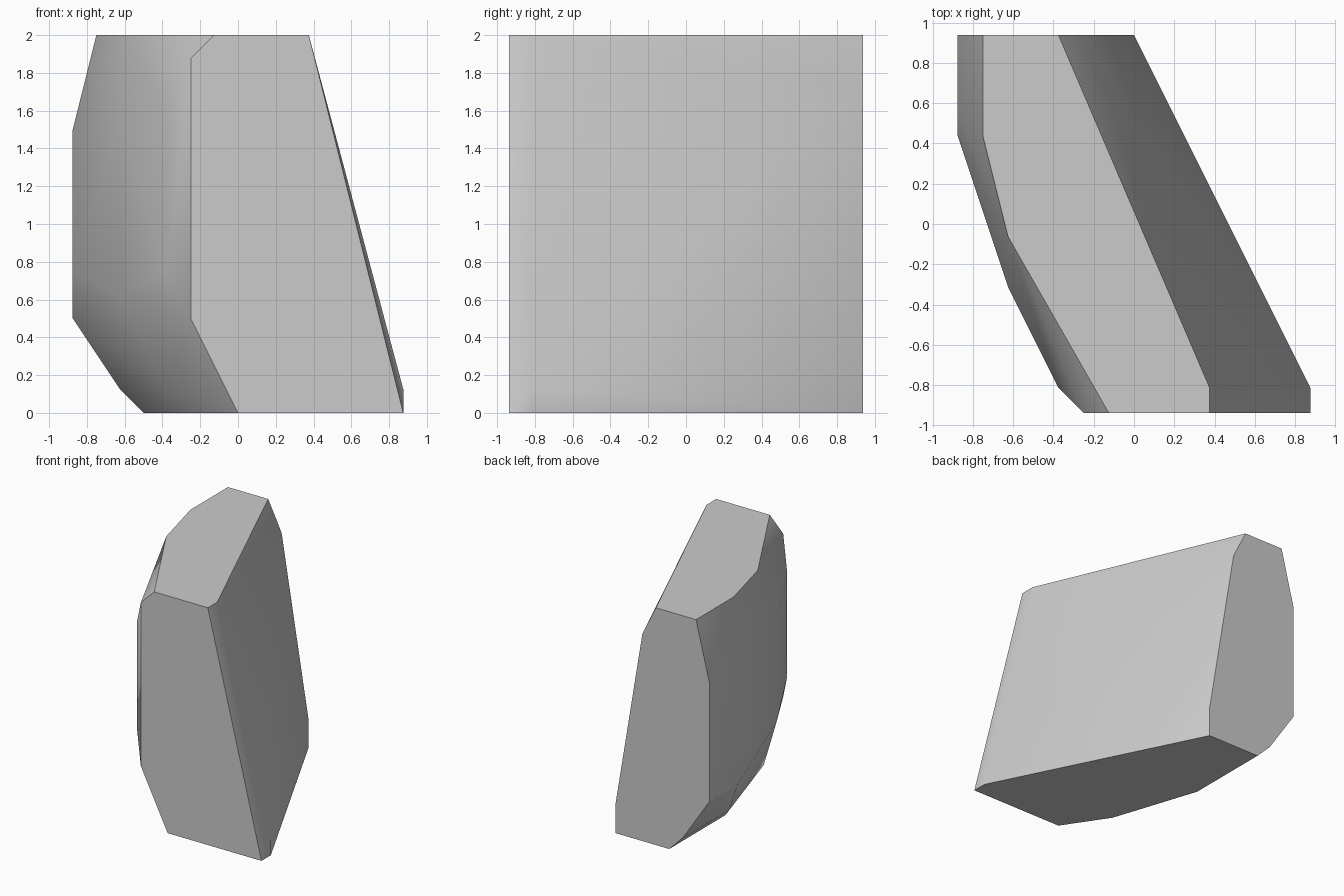
import bpy
import bmesh
from math import radians
from mathutils import Vector

default_cube = bpy.data.objects.get("Cube")
if default_cube:
    bpy.data.objects.remove(default_cube, do_unlink=True)

STEP = 0.125        # corner grid spacing
BACK = 0.9375       # y of the back face
DEPTH = 15          # grid steps from the back face to the front face
HEIGHT = 16         # grid steps from the base to the top


def corner(x, steps_forward, z):
    """Place a corner from grid steps, counting depth from the back face."""
    return Vector((x * STEP, BACK - steps_forward * STEP, z * STEP))


def outline(points, z):
    """Horizontal outline given as (x, depth) pairs."""
    return [corner(x, depth, z) for x, depth in points]


def profile(points, depth):
    """Upright outline given as (x, z) pairs."""
    return [corner(x, depth, z) for x, z in points]


def stone_grey():
    material = bpy.data.materials.new("stone_grey")
    colour = (0.6, 0.6, 0.6, 1.0)
    material.use_nodes = True
    material.diffuse_color = colour
    shader = next(n for n in material.node_tree.nodes if n.type == "BSDF_PRINCIPLED")
    shader.inputs["Base Color"].default_value = colour
    return material


# Flat top and base of the leaning block
top = outline([(-6, 0), (-6, 4), (-5, 8), (-1, DEPTH), (3, DEPTH), (3, 14), (-3, 0)], HEIGHT)
base = outline([(-4, 0), (-4, 6), (-2, 12), (0, DEPTH), (7, DEPTH), (7, 14), (0, 0)], 0)

# Chipped corners on the upright front and back faces
front = profile([(-2, 4), (-2, 15)], DEPTH)
back = profile([(-5, 1), (-7, 4), (-7, 12), (-2, 14), (0, 2)], 0)

# Rounded right flank, with the single chip on the left flank last
flank = [corner(*p) for p in (
    (-7, 3, 4), (-7, 4, 6), (-7, 4, 10), (-7, 3, 12),
    (-5, 10, 5), (-5, 10, 12),
    (-3, 14, 6), (-3, 14, 13),
    (-3, 11.5, 1), (-5, 5, 1),
    (7, 14, 1),
)]

# Wrap all corners in one faceted solid
bm = bmesh.new()
for point in top + base + front + back + flank:
    bm.verts.new(point)
hull = bmesh.ops.convex_hull(bm, input=bm.verts[:])
loose = {g for g in hull["geom_interior"] + hull["geom_unused"]
         if isinstance(g, bmesh.types.BMVert)}
bmesh.ops.delete(bm, geom=list(loose), context="VERTS")
bmesh.ops.dissolve_limit(bm, angle_limit=radians(0.5), verts=bm.verts[:], edges=bm.edges[:])
bmesh.ops.recalc_face_normals(bm, faces=bm.faces[:])

mesh = bpy.data.meshes.new("stone_block")
bm.to_mesh(mesh)
bm.free()
mesh.materials.append(stone_grey())

block = bpy.data.objects.new("stone_block", mesh)
bpy.context.collection.objects.link(block)

# Soft flanks, crisp cut edges
bpy.ops.object.select_all(action="DESELECT")
block.select_set(True)
bpy.context.view_layer.objects.active = block
bpy.ops.object.shade_smooth_by_angle(angle=radians(30))
